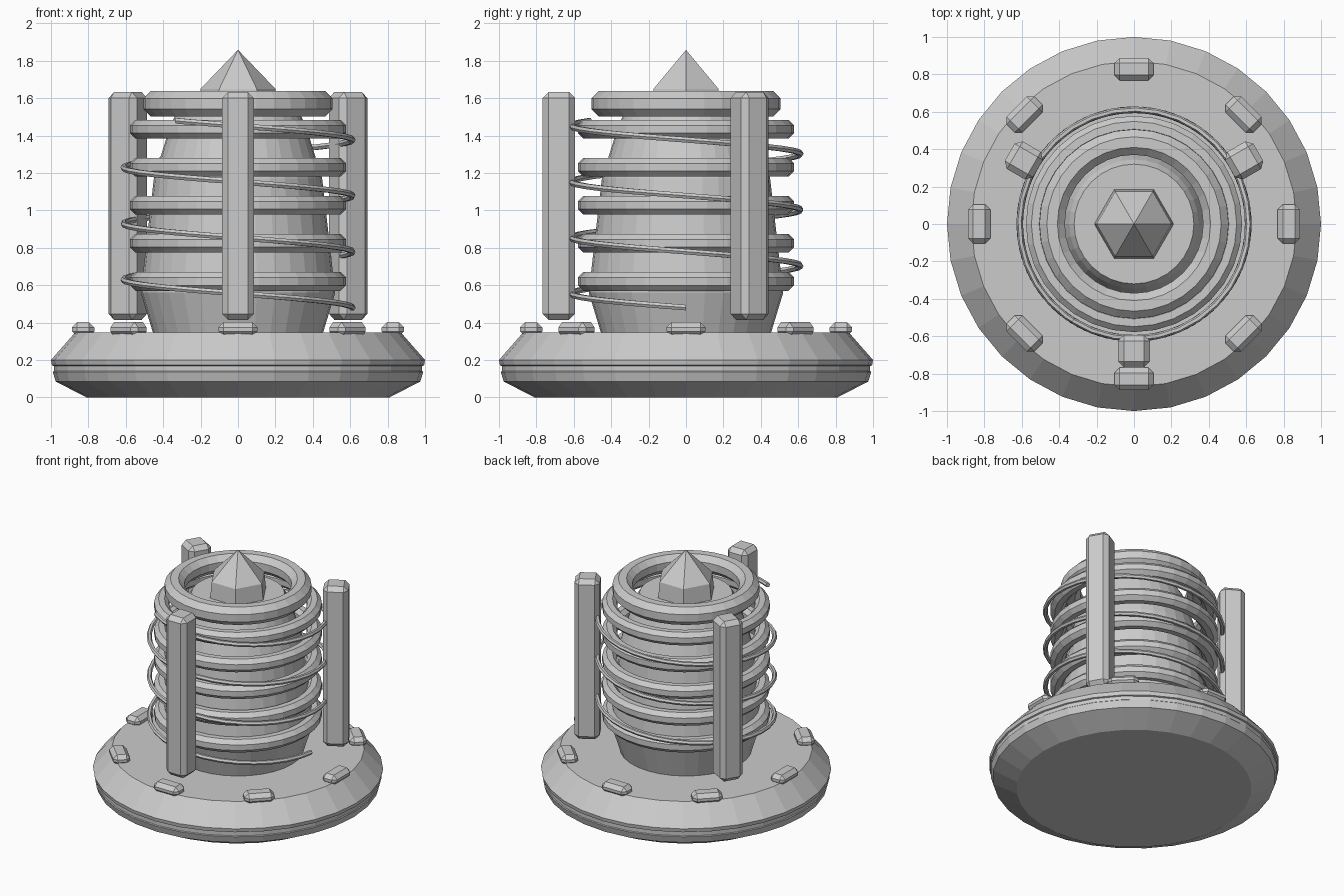
import bpy, bmesh, math
from mathutils import Matrix

if "Cube" in bpy.data.objects:
    bpy.data.objects.remove(bpy.data.objects["Cube"])

grey = bpy.data.materials.new("plain_grey")
grey.diffuse_color = (0.6, 0.6, 0.6, 1)
grey.use_nodes = True
grey.node_tree.nodes["Principled BSDF"].inputs["Base Color"].default_value = grey.diffuse_color


def finish(name, bm):
    bmesh.ops.recalc_face_normals(bm, faces=bm.faces)
    me = bpy.data.meshes.new(name)
    bm.to_mesh(me)
    bm.free()
    me.materials.append(grey)
    ob = bpy.data.objects.new(name, me)
    bpy.context.collection.objects.link(ob)
    return ob


def lathe(name, profile, n=32, closed=False):
    """Revolve (r, z) points; open profiles get flat end caps."""
    bm = bmesh.new()
    rows = [[bm.verts.new((r * math.cos(2 * math.pi * i / n),
                           r * math.sin(2 * math.pi * i / n), z))
             for i in range(n)] for r, z in profile]
    pairs = list(zip(rows, rows[1:]))
    if closed:
        pairs.append((rows[-1], rows[0]))
    else:
        bm.faces.new(rows[0])
        bm.faces.new(rows[-1])
    for a, b in pairs:
        for i in range(n):
            j = (i + 1) % n
            bm.faces.new((a[i], a[j], b[j], b[i]))
    return finish(name, bm)


def ring(name, radius, z, half):
    r = half / math.cos(math.pi / 8)
    pts = [(radius + r * math.cos(math.pi * (k + 0.5) / 4),
            z + r * math.sin(math.pi * (k + 0.5) / 4)) for k in range(8)]
    return lathe(name, pts, closed=True)


def block(name, radius, angle, z0, z1, radial, tangential, bevel):
    """Chamfered box standing at a polar position, facing outward."""
    bm = bmesh.new()
    bmesh.ops.create_cube(bm, size=1)
    bmesh.ops.scale(bm, vec=(radial, tangential, z1 - z0), verts=bm.verts)
    bmesh.ops.bevel(bm, geom=list(bm.edges), offset=bevel, segments=1,
                    affect='EDGES', profile=0.5)
    m = Matrix.Rotation(angle, 4, 'Z') @ Matrix.Translation((radius, 0, (z0 + z1) / 2))
    bmesh.ops.transform(bm, matrix=m, verts=bm.verts)
    return finish(name, bm)


# Base disc with a stepped rim
lathe("base", [(0.81, 0), (0.975, 0.085), (0.99, 0.135), (0.985, 0.14),
               (0.985, 0.168), (0.995, 0.172), (1.0, 0.2), (0.87, 0.348)])

# Tapered core
lathe("core", [(0.45, 0.33), (0.52, 0.56), (0.45, 1.17), (0.385, 1.38),
               (0.345, 1.49), (0.32, 1.53)])

# Rings around the core and the collar on top
for k in range(5):
    ring(f"core_ring_{k + 1}", 0.528, 0.62 + 0.2035 * k, 0.05)
ring("top_collar", 0.438, 1.57, 0.068)

# Six-sided crystal
lathe("crystal", [(0.215, 1.5), (0.2, 1.65), (0.001, 1.857)], n=6)

# Three upright posts
for k in range(3):
    block(f"post_{k + 1}", 0.68, math.radians(30 + 120 * k), 0.415, 1.632,
          0.175, 0.17, 0.032)

# Eight lugs on the base
for k in range(8):
    block(f"base_lug_{k + 1}", 0.828, math.pi * k / 4, 0.325, 0.402,
          0.12, 0.21, 0.028)

# Wire coil, wound clockwise going up
turns, steps, sides, R, w = 3.34, 108, 6, 0.612, 0.017
bm = bmesh.new()
loops = []
for i in range(steps + 1):
    t = turns * i / steps
    a, z = -2 * math.pi * t, 0.48 + 0.299 * t
    loop = []
    for s in range(sides):
        b = 2 * math.pi * s / sides
        r = R + w * math.cos(b)
        loop.append(bm.verts.new((r * math.cos(a), r * math.sin(a), z + w * math.sin(b))))
    loops.append(loop)
for p, q in zip(loops, loops[1:]):
    for s in range(sides):
        u = (s + 1) % sides
        bm.faces.new((p[s], p[u], q[u], q[s]))
bm.faces.new(loops[0])
bm.faces.new(loops[-1])
finish("coil", bm)
